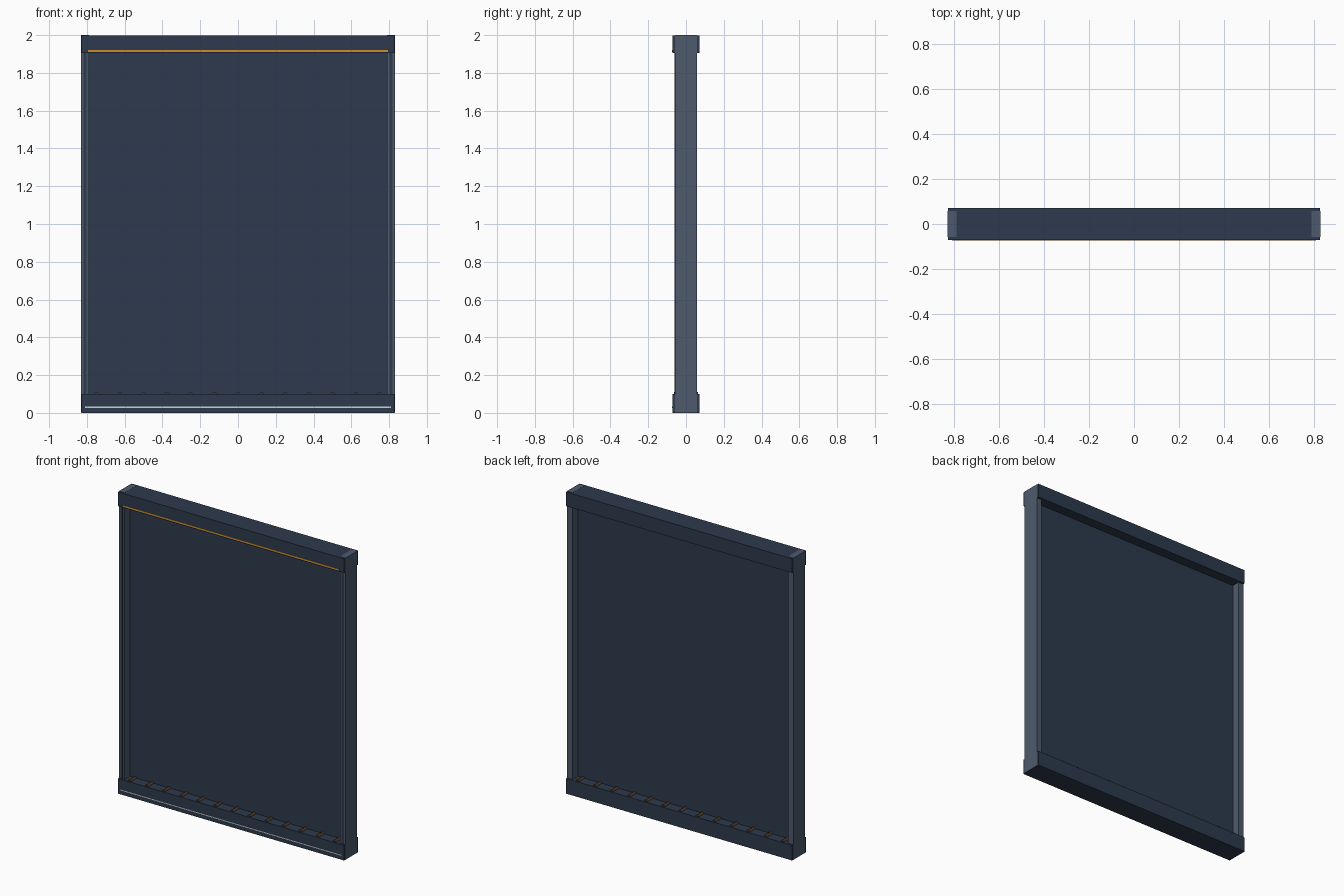
import bpy
import math

if "Cube" in bpy.data.objects:
    bpy.data.objects.remove(bpy.data.objects["Cube"], do_unlink=True)


def material(name, rgb):
    m = bpy.data.materials.new(name)
    m.use_nodes = True
    m.diffuse_color = (*rgb, 1)
    m.node_tree.nodes["Principled BSDF"].inputs["Base Color"].default_value = (*rgb, 1)
    return m


navy = material("dark navy", (0.026, 0.042, 0.074))
steel = material("slate grey", (0.076, 0.102, 0.150))
amber = material("amber", (0.62, 0.27, 0.03))
pale = material("pale grey", (0.62, 0.66, 0.70))
brown = material("brown", (0.09, 0.042, 0.02))


def box(name, mat, x, y, z):
    """Box spanning the given (low, high) ranges."""
    spans = (x, y, z)
    bpy.ops.mesh.primitive_cube_add(size=1, location=[(a + b) / 2 for a, b in spans])
    ob = bpy.context.object
    ob.name = name
    ob.scale = [b - a for a, b in spans]
    bpy.ops.object.transform_apply(location=False, rotation=False, scale=True)
    ob.data.materials.append(mat)
    return ob


W, D = 0.83, 0.072      # half width and half depth of the frame
INNER = 0.79            # inner face of the posts

# Thin centre panel
box("panel", navy, (-INNER, INNER), (-0.005, 0.005), (0.09, 1.92))

# Head and base beams
box("top_beam", navy, (-W + 0.001, W - 0.001), (-D, D), (1.905, 1.999))
box("bottom_beam", navy, (-W + 0.001, W - 0.001), (-D, D), (0, 0.1))

# Side posts, each with a dark guide strip on the front
for side, sign in (("left", 1), ("right", -1)):
    box(side + "_post", steel, sorted((sign * INNER, sign * W)), (-0.058, 0.058), (0.001, 2))
    box(side + "_guide_strip", navy, sorted((sign * 0.803, sign * 0.818)),
        (-0.061, -0.057), (0.1, 1.905))

# Accent strips on the front of the beams
box("top_light_strip", amber, (-0.793, 0.793), (-D - 0.002, -D + 0.002), (1.911, 1.921))
box("bottom_edge_strip", pale, (-0.81, 0.81), (-D - 0.002, -D + 0.002), (0.027, 0.033))

# Row of small rollers half sunk into the base beam
for i in range(13):
    bpy.ops.mesh.primitive_cylinder_add(
        vertices=12, radius=0.012, depth=0.126,
        location=(-0.75 + i * 0.125, 0, 0.098), rotation=(math.pi / 2, 0, 0))
    roller = bpy.context.object
    roller.name = f"roller_{i + 1}"
    roller.data.materials.append(brown)
    bpy.ops.object.shade_smooth_by_angle()
